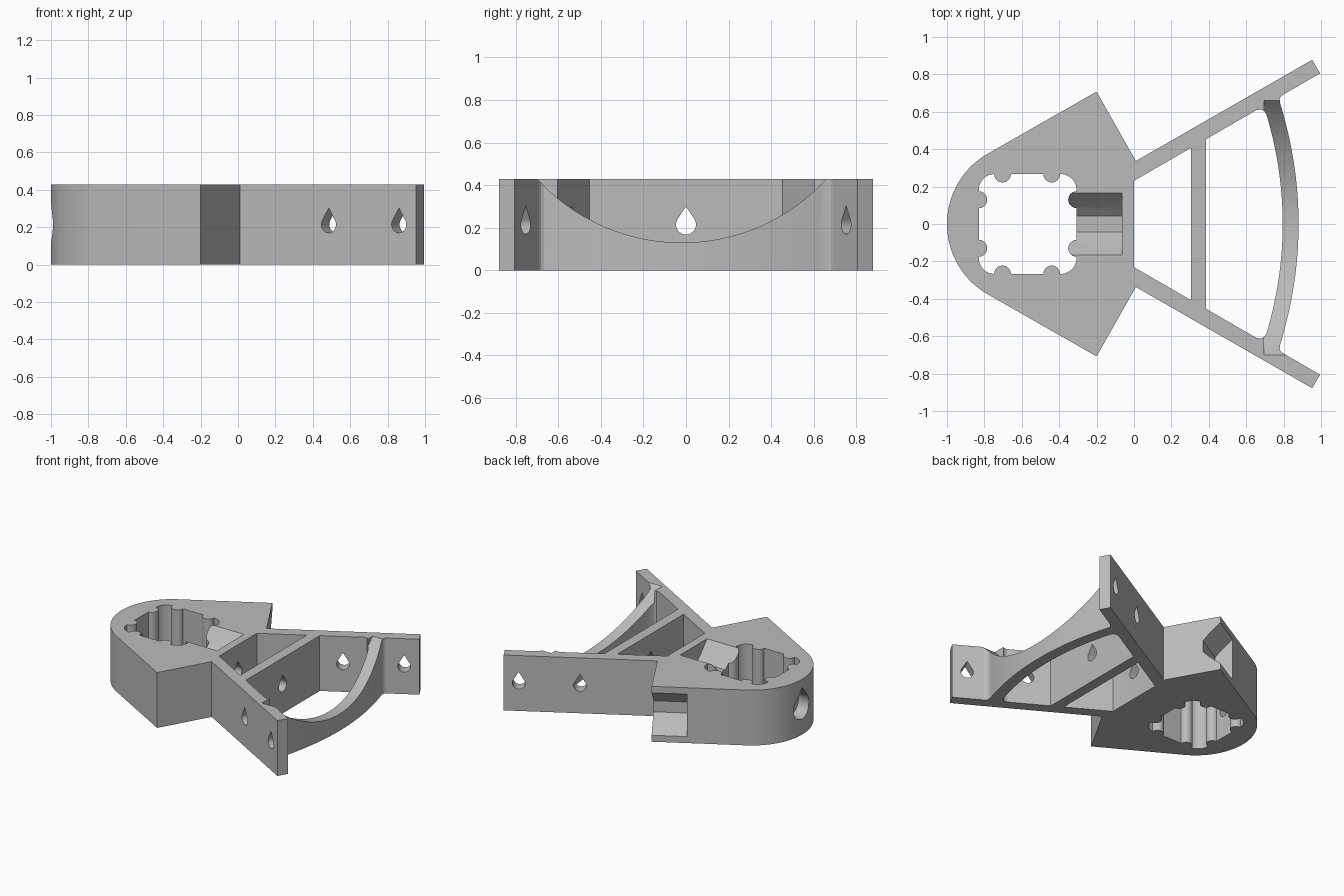
import bpy, bmesh
from math import cos, sin, pi, radians, sqrt
from mathutils import Vector, Matrix

if "Cube" in bpy.data.objects:
    bpy.data.objects.remove(bpy.data.objects["Cube"])

H = 0.43
MID = 0.215
SLOPE = sqrt(1 / 3)
X, Y, Z = Vector((1, 0, 0)), Vector((0, 1, 0)), Vector((0, 0, 1))

grey = bpy.data.materials.new("plain grey")
grey.diffuse_color = (0.5, 0.5, 0.5, 1)
grey.use_nodes = True
grey.node_tree.nodes["Principled BSDF"].inputs["Base Color"].default_value = (0.5, 0.5, 0.5, 1)


def prism(name, pts, depth, origin=(0, 0, 0), u=X, v=Y, w=Z):
    """Extrude a closed 2D outline, drawn on axes u and v, along w."""
    o = Vector(origin)
    bm = bmesh.new()
    face = bm.faces.new([bm.verts.new(o + u * a + v * b) for a, b in pts])
    new = bmesh.ops.extrude_face_region(bm, geom=[face])["geom"]
    bmesh.ops.translate(bm, vec=w * depth,
                        verts=[e for e in new if isinstance(e, bmesh.types.BMVert)])
    bmesh.ops.recalc_face_normals(bm, faces=bm.faces)
    mesh = bpy.data.meshes.new(name)
    bm.to_mesh(mesh)
    bm.free()
    mesh.materials.append(grey)
    obj = bpy.data.objects.new(name, mesh)
    bpy.context.collection.objects.link(obj)
    return obj


def cut(target, *cutters):
    bpy.context.view_layer.objects.active = target
    for c in cutters:
        c.hide_render = True
        mod = target.modifiers.new("cut", "BOOLEAN")
        mod.operation, mod.solver, mod.object = "DIFFERENCE", "EXACT", c
        bpy.ops.object.modifier_apply(modifier=mod.name)


def arc(cx, cy, r, start, end, n):
    return [(cx + r * cos(radians(start + (end - start) * i / n)),
             cy + r * sin(radians(start + (end - start) * i / n))) for i in range(n + 1)]


def teardrop(r, tip):
    return arc(0, 0, r, 150, 390, 20) + [(0, tip)]


def mirrored(pts):
    """Close a half outline by mirroring it over the x axis."""
    return pts + [(x, -y) for x, y in reversed(pts) if abs(y) > 1e-6]


def inner(x):
    return 0.231 + SLOPE * x


# Clamp body: round end, angled shoulders, narrow neck
half = [(0, inner(0)), (0.01, 0.337), (-0.2, 0.708)] + arc(-0.567, 0, 0.433, 120, 180, 32)
half[-1] = (-1, 0)
body = prism("clamp_body", mirrored(half), H)

# Rounded opening with eight gripping ribs
x0, x1, y1, r = -0.83, -0.307, 0.267, 0.085
outline = (arc(x1 - r, y1 - r, r, 0, 90, 8) + arc(x0 + r, y1 - r, r, 90, 180, 8)
           + arc(x0 + r, r - y1, r, 180, 270, 8) + arc(x1 - r, r - y1, r, 270, 360, 8))
opening = prism("opening_cutter", outline, 0.63, (0, 0, -0.1))
ribs = []
for s in (1, -1):
    for cx, cy in ((-0.703, y1), (-0.44, y1), (x0, 0.13), (x1, 0.13)):
        ribs.append(prism("rib_helper", arc(cx, cy * s, 0.045, 0, 345, 23), 0.9, (0, 0, -0.2)))
cut(opening, *ribs)

# Long bolt tunnel, its wide mouth, and two stepped grooves
tunnel = prism("tunnel_cutter", teardrop(0.047, 0.085), 1.65, (-1.1, 0, MID), Y, Z, X)
mouth = prism("mouth_cutter", teardrop(0.095, 0.15), 0.2, (-1.1, 0, MID), Y, Z, X)
groove = mirrored([(0.02, 0.165), (-0.0, 0.165), (-0.09, 0.088), (-0.13, 0.043)])
slot = prism("slot_cutter", groove, 0.295, (-0.36, 0, H), Z, Y, X)
along, outward = Vector((cos(pi / 6), 0.5, 0)), Vector((-0.5, cos(pi / 6), 0))
tip = Vector((-0.2, 0.708, MID))
side = prism("side_groove_cutter", groove, 0.5, tip - along * 0.25, outward, Z, along)
cut(body, opening, tunnel, mouth, slot, side)

# Cross wall between the arms
wall = prism("cross_wall", mirrored([(0.385, inner(0.385)), (0.305, inner(0.305))]), H)
cut(wall, tunnel)

# Curved front band with filleted ends
outer_edge = [(0.88 - (0.1 * (y / 0.65) ** 2), y) for y in [0.65 * i / 20 for i in range(21)]]
inner_edge = [(0.795 - (0.085 * (y / 0.58) ** 2), y) for y in [0.58 * i / 20 for i in range(20, -1, -1)]]
ends = [(0.779, 0.668), (0.784, 0.68), (0.797, inner(0.797)), (0.655, inner(0.655)),
        (0.68, 0.612), (0.698, 0.602)]
upper = outer_edge + ends + inner_edge
lower = [(x, -y) for x, y in reversed(upper) if y > 0]
# One outline: outer edge bottom to top, then inner edge top to bottom
n = len(outer_edge) + 3
band_pts = ([(x, -y) for x, y in reversed(upper[1:n])] + upper[:-1]
            + [inner_edge[-1]] + [(x, -y) for x, y in reversed(upper[n:-1])])
band = prism("curved_band", band_pts, H)
scoop = prism("scoop_cutter", arc(-0.02, 1.05, 0.92, 0, 357, 119), 0.5, (0.695, 0, 0), Y, Z, X)
cut(band, scoop)

# Two splayed arms, each with two teardrop bolt holes
holes = []
for s, label in ((1, "left"), (-1, "right")):
    pts = [(0, inner(0)), (0.995, inner(0.995)), (0.953, 0.878), (0.01, 0.337)]
    arm = prism(label + "_arm", [(x, y * s) for x, y in pts], H)
    a, b = Vector((cos(pi / 6), 0.5 * s, 0)), Vector((-0.5, cos(pi / 6) * s, 0))
    for x in (0.505, 0.88):
        centre = Vector((x, (0.283 + SLOPE * x) * s, MID))
        holes.append(prism("bolt_hole_cutter", teardrop(0.045, 0.088), 0.3,
                           centre - b * 0.15, a, Z, b))
        cut(arm, holes[-1])
    cut(arm, scoop)

for c in [opening, tunnel, mouth, slot, side, scoop] + ribs + holes:
    bpy.data.objects.remove(c)

# Smooth the curved walls, keep the corners crisp
bpy.ops.object.select_all(action="DESELECT")
for o in bpy.context.scene.objects:
    if o.type == "MESH":
        o.select_set(True)
bpy.context.view_layer.objects.active = body
bpy.ops.object.shade_smooth_by_angle(angle=radians(25))
